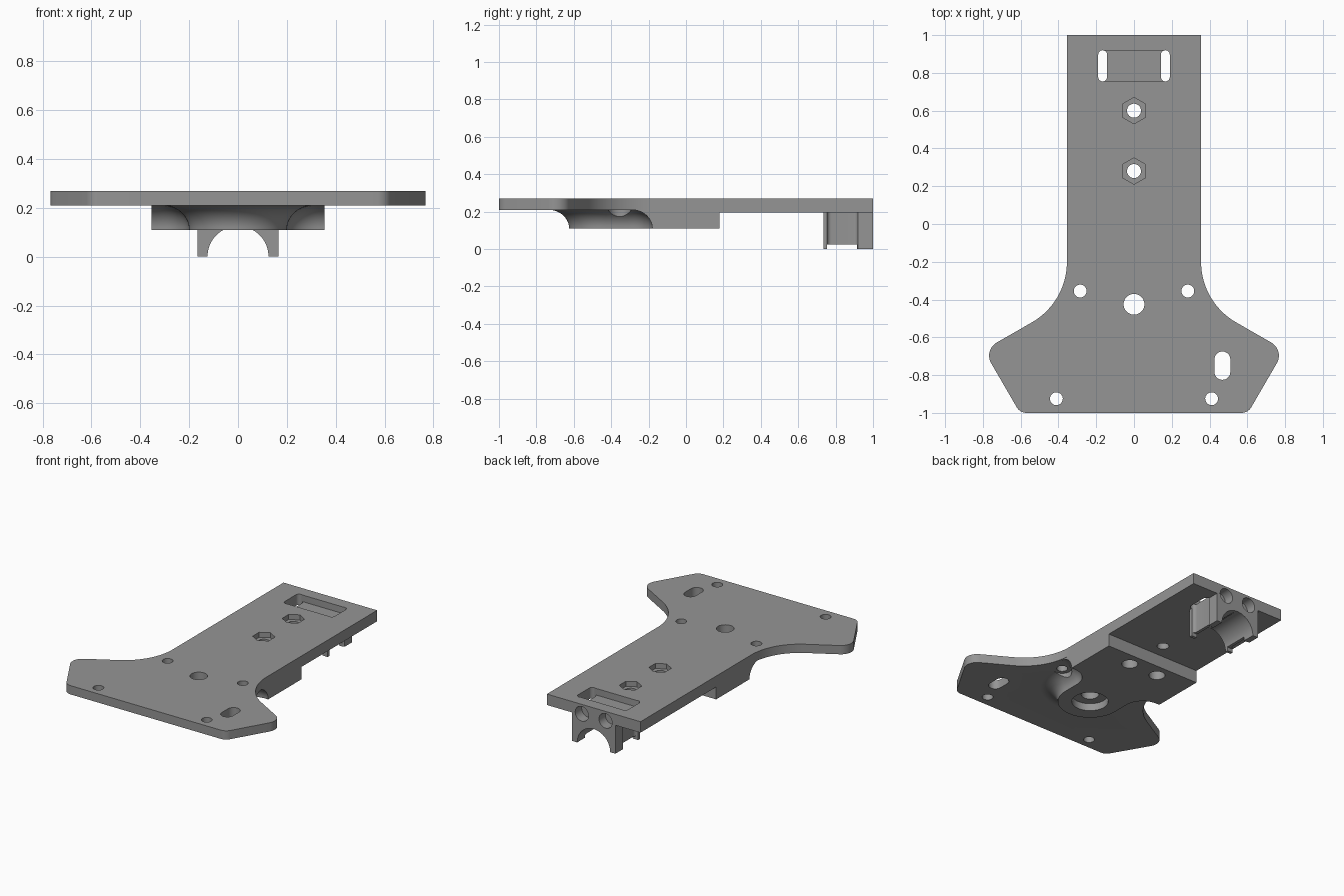
import bpy, bmesh, math
from mathutils import Matrix, Vector

if "Cube" in bpy.data.objects:
    bpy.data.objects.remove(bpy.data.objects["Cube"])

grey = bpy.data.materials.new("mid_grey")
grey.diffuse_color = (0.3, 0.3, 0.3, 1)
grey.use_nodes = True
grey.node_tree.nodes["Principled BSDF"].inputs["Base Color"].default_value = grey.diffuse_color


def finish(bm, name):
    bmesh.ops.recalc_face_normals(bm, faces=bm.faces)
    me = bpy.data.meshes.new(name)
    bm.to_mesh(me)
    bm.free()
    me.materials.append(grey)
    ob = bpy.data.objects.new(name, me)
    bpy.context.collection.objects.link(ob)
    return ob


def loft(name, rings):
    """Closed solid through matching (points, z) outlines."""
    bm = bmesh.new()
    rows = [[bm.verts.new((x, y, z)) for x, y in pts] for pts, z in rings]
    n = len(rows[0])
    for a, b in zip(rows, rows[1:]):
        for i in range(n):
            j = (i + 1) % n
            bm.faces.new((a[i], a[j], b[j], b[i]))
    bm.faces.new(rows[0])
    bm.faces.new(rows[-1])
    return finish(bm, name)


def prism(name, pts, z0, z1):
    return loft(name, [(pts, z0), (pts, z1)])


def box(name, x0, x1, y0, y1, z0, z1):
    return prism(name, [(x0, y0), (x1, y0), (x1, y1), (x0, y1)], z0, z1)


def arc(cx, cy, r, a0, a1, n):
    return [(cx + r * math.cos(math.radians(a0 + (a1 - a0) * i / n)),
             cy + r * math.sin(math.radians(a0 + (a1 - a0) * i / n))) for i in range(n + 1)]


def mirrored(half):
    """Full outline from its right half."""
    return half + [(-x, y) for x, y in reversed(half) if abs(x) > 1e-5]


def hole(x, y, r, z0, z1, n=40):
    return prism("cutter", arc(x, y, r, 90, 450 - 360 / n, n - 1), z0, z1)


def slot(x, y, r, half, z0, z1):
    return prism("cutter", arc(x, y + half - r, r, 0, 180, 14)
                 + arc(x, y - half + r, r, 180, 360, 14), z0, z1)


def rod(x, z, r, y0, y1):
    """Round cutter lying along y."""
    ob = hole(0, 0, r, y0, y1, 64)
    ob.data.transform(Matrix.Translation((x, 0, z)) @ Matrix(
        ((1, 0, 0, 0), (0, 0, 1, 0), (0, -1, 0, 0), (0, 0, 0, 1))))
    return ob


def boolean(target, other, op):
    m = target.modifiers.new("bool", 'BOOLEAN')
    m.operation, m.solver, m.object = op, 'EXACT', other
    bpy.context.view_layer.objects.active = target
    bpy.ops.object.modifier_apply(modifier=m.name)
    bpy.data.objects.remove(other, do_unlink=True)


# Main plate: straight neck flaring into a wide foot with rounded corners
half = [(0.355, 1.0)] + arc(0.725, -0.2, 0.37, 180, 240, 20)
half += arc(0.687, -0.697, 0.08, 60, -30, 12)
half += arc(0.569, -0.94, 0.06, -30, -90, 8)
plate = prism("mounting_plate", mirrored(half), 0.21, 0.27)

# Slightly thicker rear of the plate
boolean(plate, box("rear_plate", -0.355, 0.355, 0.1, 1.0, 0.195, 0.25), 'UNION')


# Underside block with a round nose, blended into the plate by a hollow fillet
def block_outline(d):
    h = [(0.355, 0.18), (0.355, -0.18 - d)]
    h += arc(0.33, -0.31, 0.13 - d, 90, 180, 12)
    h += arc(0, -0.425, 0.2 + d, 0, -90, 20)
    return mirrored(h)


rings = []
for i in range(13):
    t = math.pi / 2 * i / 12
    rings.append((block_outline(0.11 * (1 - math.cos(t))), 0.11 + 0.1 * math.sin(t)))
rings.append((block_outline(0.11), 0.24))
boolean(plate, loft("underside_block", rings), 'UNION')

# Cable saddle under the rear end
saddle = box("cable_saddle", -0.165, 0.165, 0.735, 1.0, 0, 0.25)
boolean(saddle, rod(0, 0, 0.125, 0.7, 1.05), 'DIFFERENCE')
boolean(plate, saddle, 'UNION')

cutters = []
for s in (-1, 1):
    # strap slots, shortened saddle legs between the rims
    cutters.append(slot(s * 0.166, 0.8375, 0.0235, 0.0825, -0.1, 0.4))
    a, b = sorted((s * 0.1, s * 0.2))
    cutters.append(box("cutter", a, b, 0.755, 0.915, -0.1, 0.025))
    # screw holes with washer clearance, front screw holes
    cutters.append(hole(s * 0.285, -0.355, 0.06, 0, 0.2098))
    cutters.append(hole(s * 0.285, -0.355, 0.034, 0, 0.4))
    cutters.append(hole(s * 0.411, -0.925, 0.034, 0, 0.4))
    # blind pockets in the rear face and below the block
    cutters.append(rod(s * 0.09, 0.205, 0.05, 0.93, 1.05))
    cutters.append(hole(s * 0.11, 0.09, 0.05, 0, 0.19))
# shallow strap recess on top
cutters.append(box("cutter", -0.165, 0.165, 0.757, 0.918, 0.225, 0.4))
# nut pockets with bolt holes
for y in (0.28, 0.6):
    cutters.append(hole(0, y, 0.07, 0.235, 0.4, 6))
    cutters.append(hole(0, y, 0.037, 0, 0.4))
# centre hole with counterbore, adjustment slot
cutters.append(hole(0, -0.425, 0.055, 0, 0.4))
cutters.append(hole(0, -0.425, 0.113, 0, 0.16))
cutters.append(slot(0.468, -0.75, 0.042, 0.075, 0, 0.4))
for c in cutters:
    boolean(plate, c, 'DIFFERENCE')

bpy.ops.object.select_all(action='DESELECT')
plate.select_set(True)
bpy.context.view_layer.objects.active = plate
bpy.ops.object.shade_smooth_by_angle(angle=math.radians(30))
